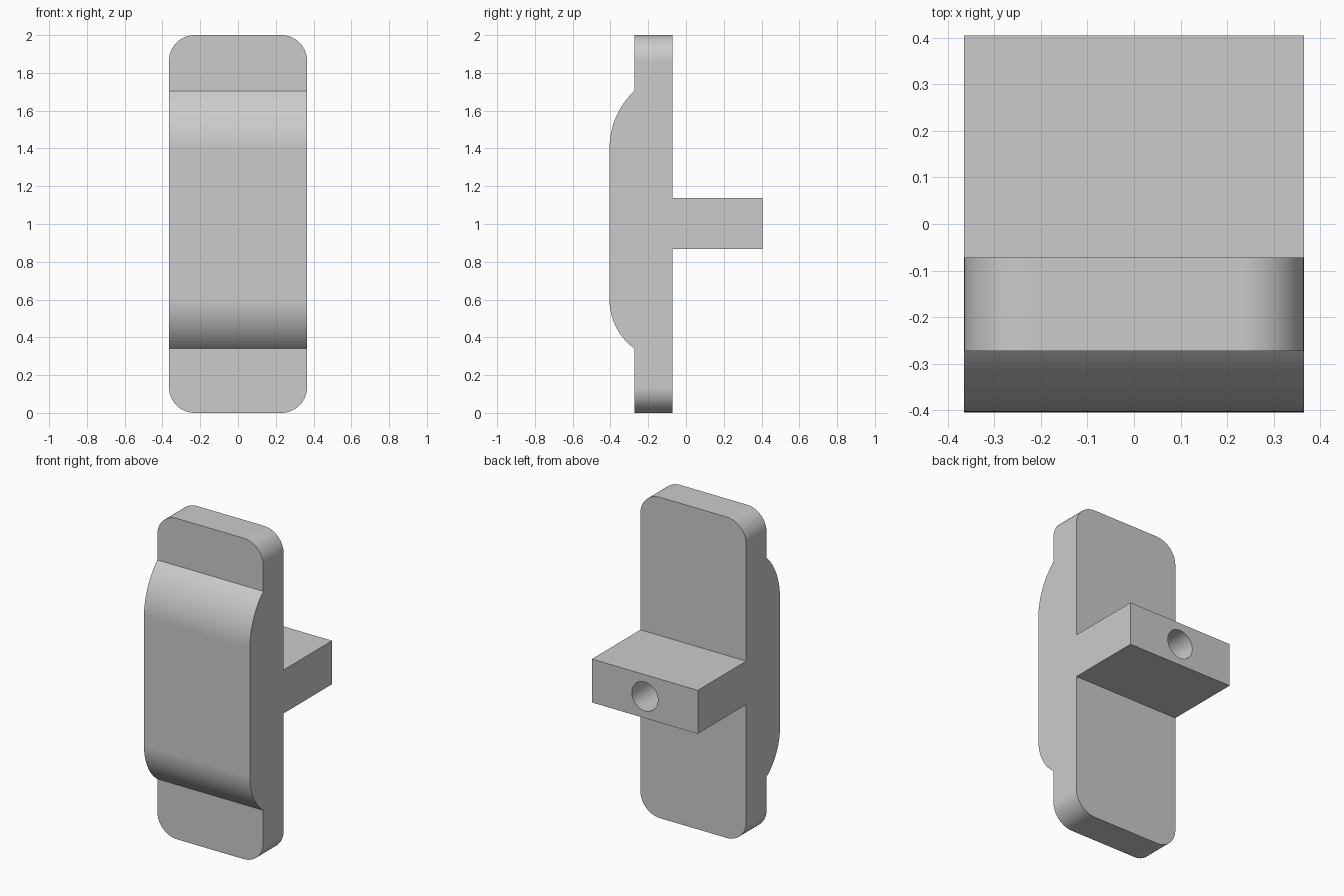
import bpy, bmesh, math
from mathutils import Matrix

if "Cube" in bpy.data.objects:
    bpy.data.objects.remove(bpy.data.objects["Cube"])

HALF_W = 0.365
FRONT, BACK, BULGE, TIP = -0.273, -0.072, -0.405, 0.405
CORNER = 0.135

grey = bpy.data.materials.new("plain grey")
grey.use_nodes = True
grey.diffuse_color = (0.6, 0.6, 0.6, 1)
grey.node_tree.nodes["Principled BSDF"].inputs["Base Color"].default_value = (0.6, 0.6, 0.6, 1)


def shoulder(z_flat, z_end, steps=16):
    """Arc leaving the bulge face tangentially and meeting the plate face."""
    rise, run = FRONT - BULGE, z_end - z_flat
    radius = (rise ** 2 + run ** 2) / (2 * rise)
    sweep = math.asin(run / radius)
    return [(BULGE + radius * (1 - math.cos(sweep * i / steps)),
             z_flat + radius * math.sin(sweep * i / steps)) for i in range(steps + 1)]


def make_object(name, bm):
    bmesh.ops.recalc_face_normals(bm, faces=bm.faces)
    mesh = bpy.data.meshes.new(name)
    bm.to_mesh(mesh)
    bm.free()
    mesh.materials.append(grey)
    obj = bpy.data.objects.new(name, mesh)
    bpy.context.collection.objects.link(obj)
    return obj


# Side profile (y, z): plate, front bulge and rear tongue in one outline
profile = [(FRONT, 0), (BACK, 0), (BACK, 0.867), (TIP, 0.867), (TIP, 1.138),
           (BACK, 1.138), (BACK, 2), (FRONT, 2)]
profile += shoulder(1.4, 1.705)[::-1] + shoulder(0.6, 0.34)

bm = bmesh.new()
face = bm.faces.new([bm.verts.new((-HALF_W, y, z)) for y, z in profile])
side = bmesh.ops.extrude_face_region(bm, geom=[face])["geom"]
bmesh.ops.translate(bm, vec=(2 * HALF_W, 0, 0),
                    verts=[v for v in side if isinstance(v, bmesh.types.BMVert)])

# Round the four outer corners of the plate
corners = [e for e in bm.edges
           if abs(e.verts[0].co.x - e.verts[1].co.x) < 1e-4
           and all(min(abs(v.co.z), abs(v.co.z - 2)) < 1e-4 for v in e.verts)]
bmesh.ops.bevel(bm, geom=corners, offset=CORNER, segments=14, profile=0.5, affect='EDGES')
bracket = make_object("bracket", bm)

# Blind hole in the end of the tongue
bm = bmesh.new()
bmesh.ops.create_cone(bm, cap_ends=True, segments=48, radius1=0.09, radius2=0.09, depth=0.8,
                      matrix=Matrix.Translation((0, TIP, 1.0025)) @ Matrix.Rotation(math.pi / 2, 4, 'X'))
cutter = make_object("hole_cutter", bm)
cutter.hide_render = True

cut = bracket.modifiers.new("hole", 'BOOLEAN')
cut.operation = 'DIFFERENCE'
cut.solver = 'EXACT'
cut.object = cutter
bpy.ops.object.select_all(action='DESELECT')
bpy.context.view_layer.objects.active = bracket
bracket.select_set(True)
bpy.ops.object.modifier_apply(modifier=cut.name)
bpy.data.objects.remove(cutter)

# Smooth curves, crisp edges, flat large faces
bpy.ops.object.shade_smooth_by_angle(angle=math.radians(25))
weighted = bracket.modifiers.new("flat_faces", 'WEIGHTED_NORMAL')
weighted.keep_sharp = True
